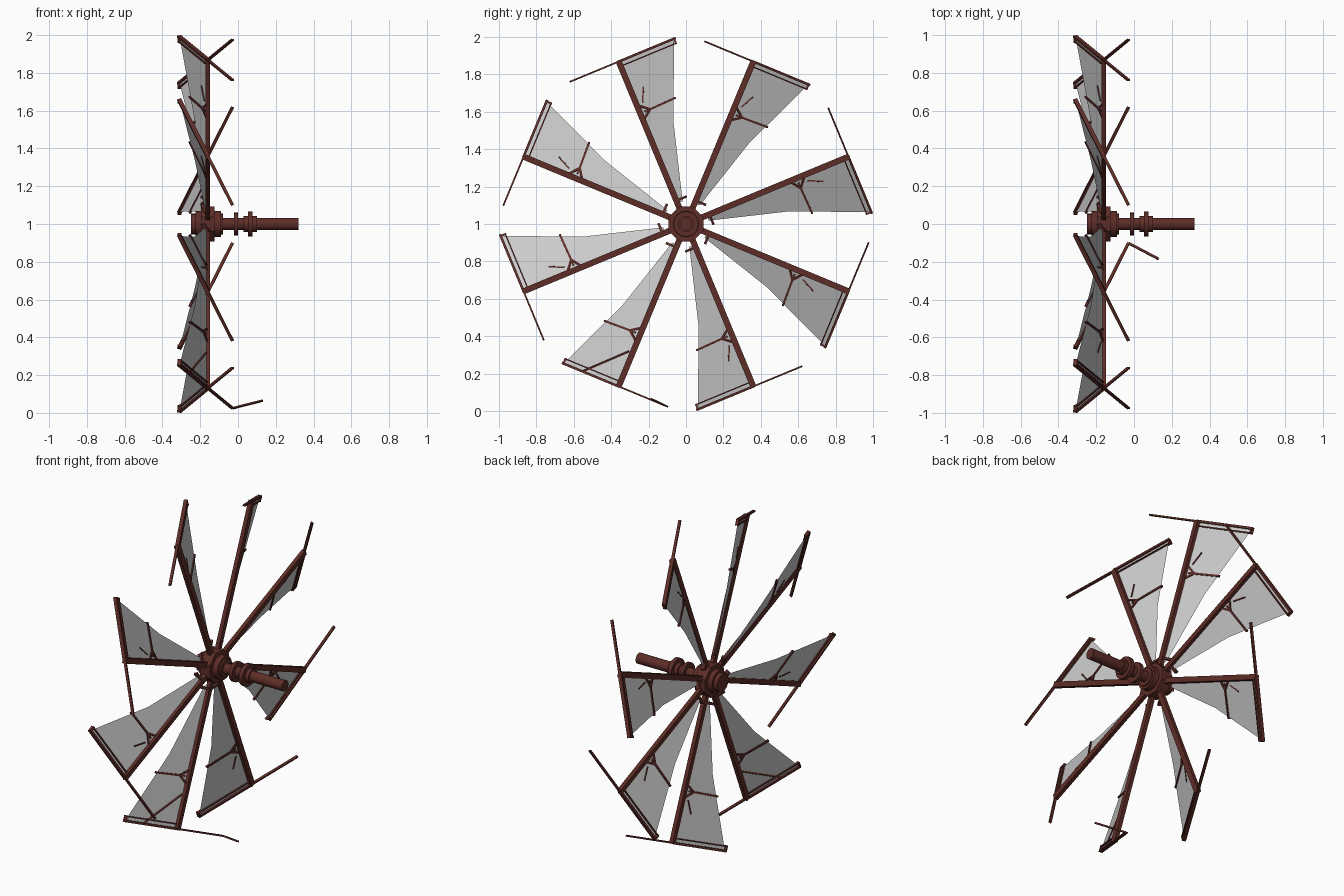
import bpy, bmesh, math
from mathutils import Vector, Matrix

if "Cube" in bpy.data.objects:
    bpy.data.objects.remove(bpy.data.objects["Cube"])

rust = bpy.data.materials.new("rusted_iron")
rust.diffuse_color = (0.11, 0.026, 0.02, 1)
rust.use_nodes = True
rust.node_tree.nodes["Principled BSDF"].inputs["Base Color"].default_value = rust.diffuse_color
CENTRE = Vector((0, 0, 1))
SPOKE_X, TILT = -0.16, 0.467


def finish(name, bm, mat=None):
    me = bpy.data.meshes.new(name)
    bm.to_mesh(me)
    bm.free()
    ob = bpy.data.objects.new(name, me)
    bpy.context.collection.objects.link(ob)
    if mat:
        me.materials.append(mat)
    return ob


def beam(bm, p, q, w, d, hint):
    # rectangular bar from p to q: w wide along the hint, d deep across it
    axis = (q - p).normalized()
    u = (hint - axis * hint.dot(axis)).normalized()
    v = axis.cross(u)
    rings = [[bm.verts.new(c + u * w * a / 2 + v * d * b / 2)
              for a, b in ((-1, -1), (1, -1), (1, 1), (-1, 1))] for c in (p, q)]
    for i in range(4):
        j = (i + 1) % 4
        bm.faces.new((rings[0][i], rings[0][j], rings[1][j], rings[1][i]))
    bm.faces.new(rings[0][::-1])
    bm.faces.new(rings[1])


def turned(name, x0, x1, radius, sides, turn=0.0):
    # cylinder along the axle between x0 and x1
    bm = bmesh.new()
    m = (Matrix.Translation(CENTRE + Vector(((x0 + x1) / 2, 0, 0)))
         @ Matrix.Rotation(math.radians(turn), 4, 'X')
         @ Matrix.Rotation(math.pi / 2, 4, 'Y'))
    bmesh.ops.create_cone(bm, cap_ends=True, segments=sides, radius1=radius,
                          radius2=radius, depth=x1 - x0, matrix=m)
    if sides > 10:
        for f in bm.faces:
            f.smooth = len(f.verts) == 4
    return finish(name, bm, rust)


# axle, collars and hub
turned("axle", -0.12, 0.32, 0.032, 20)
turned("collar_inner", -0.02, 0.0, 0.06, 20)
turned("collar_outer", 0.053, 0.077, 0.067, 20)
turned("collar_sleeve", 0.03, 0.1, 0.043, 20)
turned("hub_block", -0.195, -0.125, 0.1, 8, 22.5)
turned("hub_drum", -0.225, -0.09, 0.07, 20)
turned("hub_cap", -0.25, -0.08, 0.055, 20)

# eight blades
for k in range(8):
    a = math.radians(22.5 + 45 * k)
    radial = Vector((0, math.cos(a), math.sin(a)))
    tang = Vector((0, math.sin(a), -math.cos(a)))

    def P(r, t, lift=0.0):
        # point on the tilted blade plane
        return CENTRE + radial * r + tang * t + Vector((SPOKE_X - TILT * t + lift, 0, 0))

    bm = bmesh.new()
    beam(bm, P(0.05, 0), P(0.945, 0), 0.032, 0.024, tang)
    finish(f"spoke_{k + 1}", bm, rust)

    # crossbar at the tip, double on the sail side
    bm = bmesh.new()
    beam(bm, P(0.94, -0.28), P(0.94, 0), 0.009, 0.016, radial)
    beam(bm, P(0.94, 0), P(0.94, 0.325), 0.013, 0.022, radial)
    beam(bm, P(0.913, 0), P(0.913, 0.32), 0.007, 0.016, radial)
    beam(bm, P(0.908, 0.32), P(0.946, 0.32), 0.01, 0.02, tang)
    if k == 5:  # bent loose end on one blade
        beam(bm, P(0.94, -0.28), Vector((0.13, -0.185, 0.065)), 0.009, 0.012, radial)
    finish(f"tip_crossbar_{k + 1}", bm, rust)

    # forked brace behind the sail, and root tab
    bm = bmesh.new()
    beam(bm, P(0.64, 0.055), P(0.645, 0.205), 0.011, 0.013, radial)
    beam(bm, P(0.605, 0.01), P(0.64, 0.058), 0.011, 0.013, radial)
    beam(bm, P(0.68, 0.01), P(0.64, 0.058), 0.011, 0.013, radial)
    beam(bm, P(0.64, 0.025), P(0.64, 0.058), 0.01, 0.012, radial)
    if k == 5:
        beam(bm, P(0.745, 0.02), P(0.935, 0.205), 0.009, 0.01, tang)
    else:
        beam(bm, P(0.69, 0.035), P(0.765, 0.07), 0.007, 0.008, tang)
    beam(bm, P(0.135, 0.0), P(0.135, 0.055), 0.013, 0.026, radial)
    finish(f"sail_brace_{k + 1}", bm, rust)

    # thin flat sail
    bm = bmesh.new()
    outline = [(0.12, 0), (0.12, 0.03), (0.53, 0.147), (0.94, 0.32), (0.94, 0)]
    bm.faces.new([bm.verts.new(P(r, t)) for r, t in outline])
    finish(f"sail_{k + 1}", bm)
